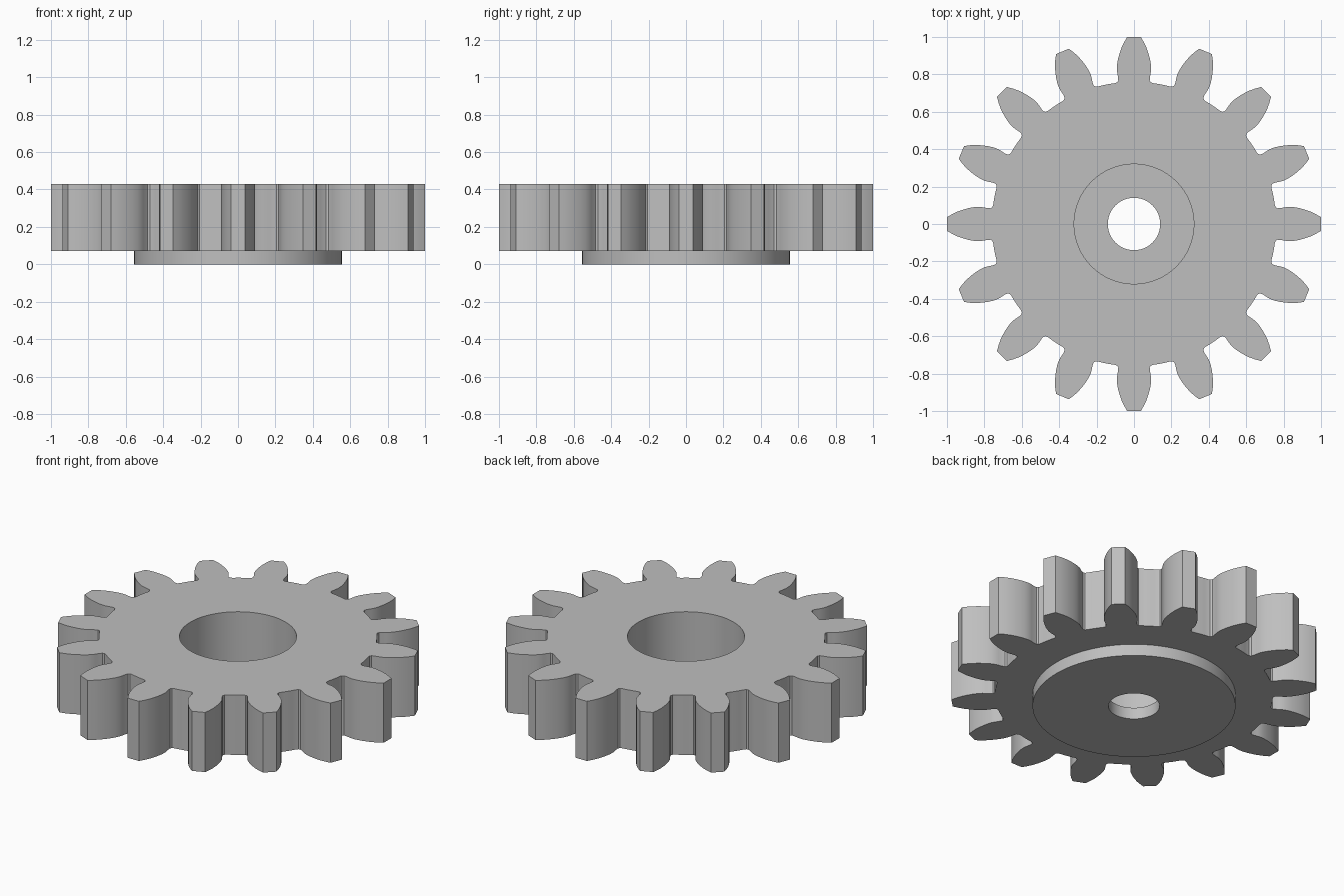
import bpy
import bmesh
from math import sin, cos, pi, radians
from mathutils import Vector, Matrix

TEETH = 16

if "Cube" in bpy.data.objects:
    bpy.data.objects.remove(bpy.data.objects["Cube"], do_unlink=True)

# Plain metal grey
grey = bpy.data.materials.new("metal_grey")
grey.use_nodes = True
colour = (0.52, 0.52, 0.52, 1)
grey.diffuse_color = colour
grey.node_tree.nodes["Principled BSDF"].inputs["Base Color"].default_value = colour


def circle(radius, steps=128):
    return [Vector((radius * cos(2 * pi * i / steps), radius * sin(2 * pi * i / steps), 0))
            for i in range(steps)]


def gear_outline():
    """One mirrored tooth and half root arcs, repeated around the axis."""
    flank = [(0.753, 0.102), (0.757, 0.091), (0.767, 0.084), (0.785, 0.085),
             (0.805, 0.089), (0.825, 0.092), (0.85, 0.091), (0.88, 0.086),
             (0.91, 0.078), (0.94, 0.068), (0.97, 0.054), (0.999, 0.037)]
    tooth = [Vector((r, -w, 0)) for r, w in flank]
    tooth += [Vector((r, w, 0)) for r, w in reversed(flank)]
    for degrees in (9.5, 11.25, 13):
        a = radians(degrees)
        tooth.append(Vector((0.76 * cos(a), 0.76 * sin(a), 0)))
    return [Matrix.Rotation(2 * pi * i / TEETH, 3, "Z") @ p
            for i in range(TEETH) for p in tooth]


def plate(name, outer, inner, z0, z1):
    """Flat plate with a hole, extruded from z0 to z1."""
    bm = bmesh.new()
    edges = []
    for loop in (outer, inner):
        verts = [bm.verts.new((p.x, p.y, z0)) for p in loop]
        edges += [bm.edges.new((verts[i - 1], verts[i])) for i in range(len(verts))]
    bmesh.ops.triangle_fill(bm, edges=edges, use_beauty=True, normal=(0, 0, 1))
    result = bmesh.ops.extrude_face_region(bm, geom=bm.faces[:], use_keep_orig=True)
    top = [g for g in result["geom"] if isinstance(g, bmesh.types.BMVert)]
    bmesh.ops.translate(bm, verts=top, vec=(0, 0, z1 - z0))
    bmesh.ops.recalc_face_normals(bm, faces=bm.faces[:])
    mesh = bpy.data.meshes.new(name)
    bm.to_mesh(mesh)
    bm.free()
    mesh.materials.append(grey)
    obj = bpy.data.objects.new(name, mesh)
    bpy.context.collection.objects.link(obj)
    bpy.ops.object.select_all(action="DESELECT")
    obj.select_set(True)
    bpy.context.view_layer.objects.active = obj
    bpy.ops.object.shade_smooth_by_angle(angle=radians(28))
    return obj


# Toothed wheel with the wide bore
plate("gear_wheel", gear_outline(), circle(0.32), 0.07, 0.43)

# Thin flange underneath, with the narrow shaft hole
plate("hub_flange", circle(0.555), circle(0.14), 0, 0.07)
